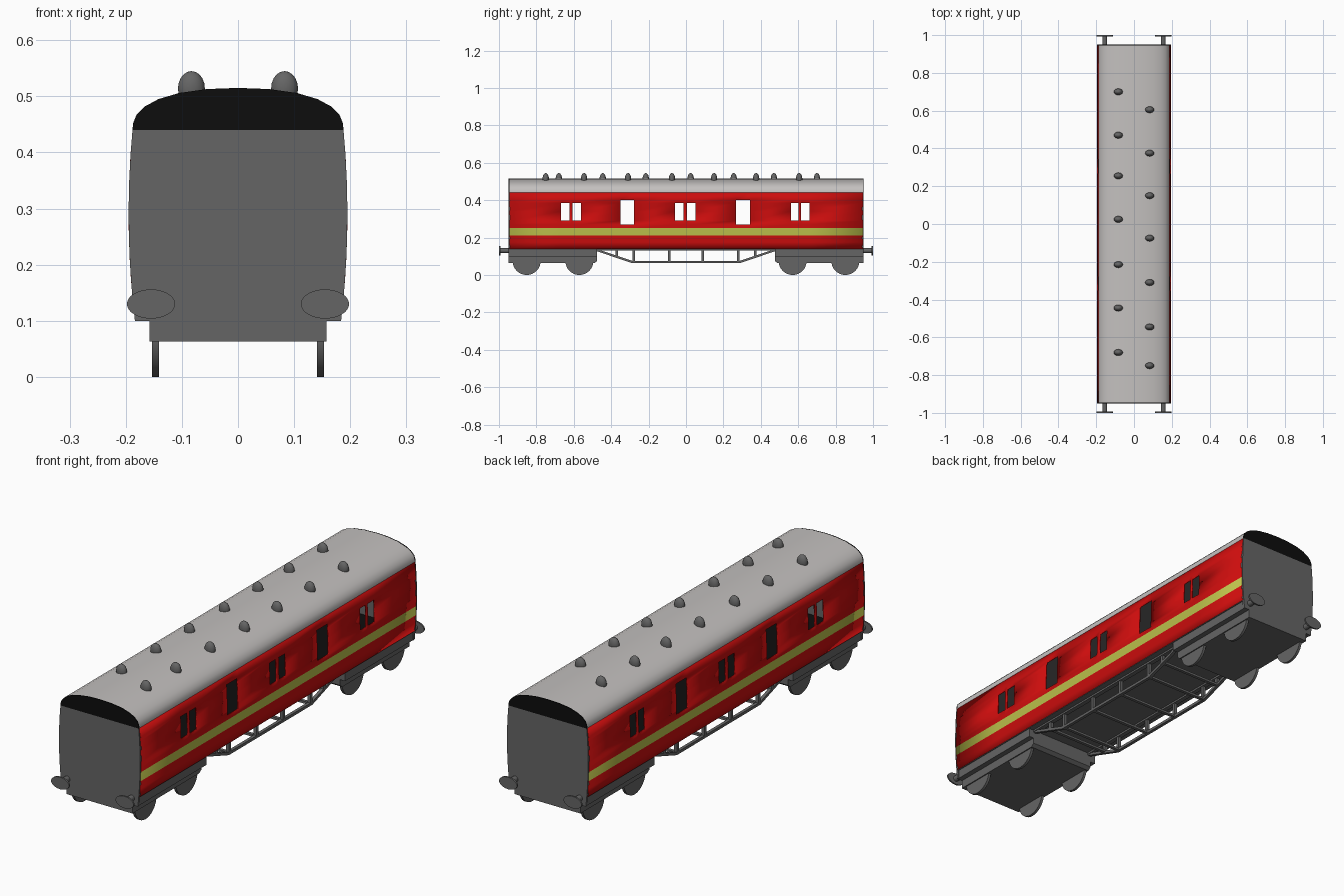
import bpy, bmesh, math
from mathutils import Vector

if "Cube" in bpy.data.objects:
    bpy.data.objects.remove(bpy.data.objects["Cube"])

def material(name, rgb):
    m = bpy.data.materials.new(name)
    m.diffuse_color = (*rgb, 1)
    m.use_nodes = True
    m.node_tree.nodes["Principled BSDF"].inputs["Base Color"].default_value = m.diffuse_color
    return m

RED = material("red paint", (0.60, 0.004, 0.004))
YELLOW = material("yellow stripe", (0.50, 0.53, 0.07))
ROOF = material("pale roof grey", (0.55, 0.53, 0.52))
GREY = material("dark grey", (0.13, 0.13, 0.13))
BLACK = material("black", (0.004, 0.004, 0.004))

def finish(bm, name, *mats, smooth=None):
    me = bpy.data.meshes.new(name)
    bm.to_mesh(me)
    bm.free()
    ob = bpy.data.objects.new(name, me)
    bpy.context.collection.objects.link(ob)
    for m in mats:
        me.materials.append(m)
    if smooth:
        bpy.context.view_layer.objects.active = ob
        ob.select_set(True)
        bpy.ops.object.shade_smooth_by_angle(angle=math.radians(smooth))
        ob.select_set(False)
    return ob

def prism(name, pts, axis, a, b, mat, smooth=None):
    """Extrude a 2D outline: (x,z) along y, or (y,z) along x."""
    bm = bmesh.new()
    place = (lambda p, t: (p[0], t, p[1])) if axis == 'y' else (lambda p, t: (t, p[0], p[1]))
    lo = [bm.verts.new(place(p, a)) for p in pts]
    hi = [bm.verts.new(place(p, b)) for p in pts]
    bm.faces.new(lo)
    bm.faces.new(hi)
    n = len(pts)
    for i in range(n):
        bm.faces.new((lo[i], lo[(i + 1) % n], hi[(i + 1) % n], hi[i]))
    bmesh.ops.recalc_face_normals(bm, faces=bm.faces)
    return finish(bm, name, mat, smooth=smooth)

def box(name, x0, x1, y0, y1, z0, z1, mat):
    return prism(name, [(x0, z0), (x1, z0), (x1, z1), (x0, z1)], 'y', y0, y1, mat)

def ellipse(cx, cz, rx, rz, n=32):
    return [(cx + rx * math.cos(2 * math.pi * i / n), cz + rz * math.sin(2 * math.pi * i / n)) for i in range(n)]

def half_width(z):
    return 0.195 - 0.007 * ((z - 0.29) / 0.15) ** 2

L = 0.945

# Side walls: sheet of cells with window openings, stripe coloured by height
small = [(-0.668, -0.622), (-0.608, -0.562), (-0.059, -0.014), (0.005, 0.05), (0.561, 0.602), (0.615, 0.66)]
tall = [(-0.351, -0.277), (0.267, 0.343)]
holes = [(a, b, 0.29, 0.385) for a, b in small] + [(a, b, 0.27, 0.402) for a, b in tall]
ys = sorted({-L, L} | {v for h in holes for v in h[:2]})
zs = [0.14, 0.175, 0.21, 0.25, 0.27, 0.29, 0.34, 0.385, 0.402, 0.44]
for s, side in ((-1, "left"), (1, "right")):
    bm = bmesh.new()
    grid = [[bm.verts.new((s * half_width(z), y, z)) for z in zs] for y in ys]
    for i in range(len(ys) - 1):
        for j in range(len(zs) - 1):
            yc, zc = (ys[i] + ys[i + 1]) / 2, (zs[j] + zs[j + 1]) / 2
            if any(a < yc < b and c < zc < d for a, b, c, d in holes):
                continue
            q = [grid[i][j], grid[i + 1][j], grid[i + 1][j + 1], grid[i][j + 1]]
            f = bm.faces.new(q if s > 0 else q[::-1])
            f.material_index = 1 if 0.21 < zc < 0.25 else 0
    bmesh.ops.delete(bm, geom=[v for v in bm.verts if not v.link_faces], context='VERTS')
    wall = finish(bm, side + "_wall", RED, YELLOW, GREY, GREY, smooth=30)
    sol = wall.modifiers.new("thickness", 'SOLIDIFY')
    sol.thickness = 0.005
    sol.offset = -1
    sol.material_offset = 2

# Roof shell
half = [(0.188, 0.44), (0.187, 0.452), (0.181, 0.467), (0.166, 0.482), (0.142, 0.495), (0.105, 0.506), (0.055, 0.513)]
arc = half + [(0, 0.515)] + [(-x, z) for x, z in reversed(half)]
prism("roof", arc, 'y', -L, L, ROOF, smooth=35)

# Interior surfaces, ends and underframe
box("ceiling", -0.183, 0.183, -L, L, 0.435, 0.4395, GREY)
box("floor", -0.186, 0.186, -L, L, 0.138, 0.144, GREY)
box("floor_covering", -0.183, 0.183, -L, L, 0.144, 0.148, BLACK)
ez = [0.10, 0.15, 0.2, 0.25, 0.3, 0.35, 0.4, 0.44]
end = [(half_width(z), z) for z in ez] + [(-half_width(z), z) for z in reversed(ez)]
for s, tag in ((-1, "front"), (1, "back")):
    prism(tag + "_end", end, 'y', s * (L - 0.005), s * (L + 0.005), GREY)
    prism(tag + "_roof_end", arc, 'y', s * (L - 0.001), s * (L + 0.005), BLACK)
    # Bogie block with frame above and thin wheels
    box(tag + "_bogie_frame", -0.182, 0.182, s * 0.475, s * L, 0.10, 0.139, GREY)
    prism(tag + "_bogie", [(s * 0.475, 0.139), (s * 0.475, 0.075), (s * 0.49, 0.063), (s * 0.95, 0.063), (s * 0.95, 0.139)],
          'x', -0.158, 0.158, GREY)
    for x in (-0.147, 0.147):
        for y in (0.57, 0.852):
            prism(tag + "_wheel", ellipse(s * y, 0.075, 0.075, 0.075), 'x', x - 0.006, x + 0.006, GREY, smooth=35)
        # Buffers
        bx = math.copysign(0.155, x)
        prism(tag + "_buffer_shaft", ellipse(bx, 0.13, 0.013, 0.013, 16), 'y', s * 0.94, s * 0.995, GREY, smooth=35)
        prism(tag + "_buffer_pad", ellipse(bx, 0.13, 0.043, 0.026), 'y', s * 0.993, s, GREY, smooth=35)

# Truss rods and posts between the bogies
rod = [(-0.48, 0.14), (-0.285, 0.075), (0.285, 0.075), (0.48, 0.14),
       (0.48, 0.128), (0.287, 0.063), (-0.287, 0.063), (-0.48, 0.128)]
posts = [(0.09, 0.065), (0.28, 0.065), (0.37, 0.095)]
for x in (-0.15, 0.15):
    prism("truss_rod", rod, 'x', x - 0.007, x + 0.007, GREY)
    box("sole_bar", x - 0.01, x + 0.01, -0.48, 0.48, 0.13, 0.139, GREY)
    for py, z in posts:
        for y in (-py, py):
            box("truss_post", x - 0.007, x + 0.007, y - 0.007, y + 0.007, z, 0.139, GREY)
for py, z in posts:
    for y in (-py, py):
        box("cross_bar", -0.15, 0.15, y - 0.007, y + 0.007, z, z + 0.01, GREY)

# Roof ventilators in two staggered rows
rows = {-0.083: [0.70, 0.47, 0.255, 0.025, -0.215, -0.445, -0.68],
        0.083: [0.605, 0.375, 0.15, -0.075, -0.31, -0.545, -0.75]}
for x, ylist in rows.items():
    for y in ylist:
        bm = bmesh.new()
        bmesh.ops.create_uvsphere(bm, u_segments=16, v_segments=10, radius=1)
        bmesh.ops.scale(bm, vec=(0.024, 0.017, 0.031), verts=bm.verts)
        bmesh.ops.translate(bm, vec=Vector((x, y, 0.514)), verts=bm.verts)
        finish(bm, "roof_vent", GREY, smooth=60)
